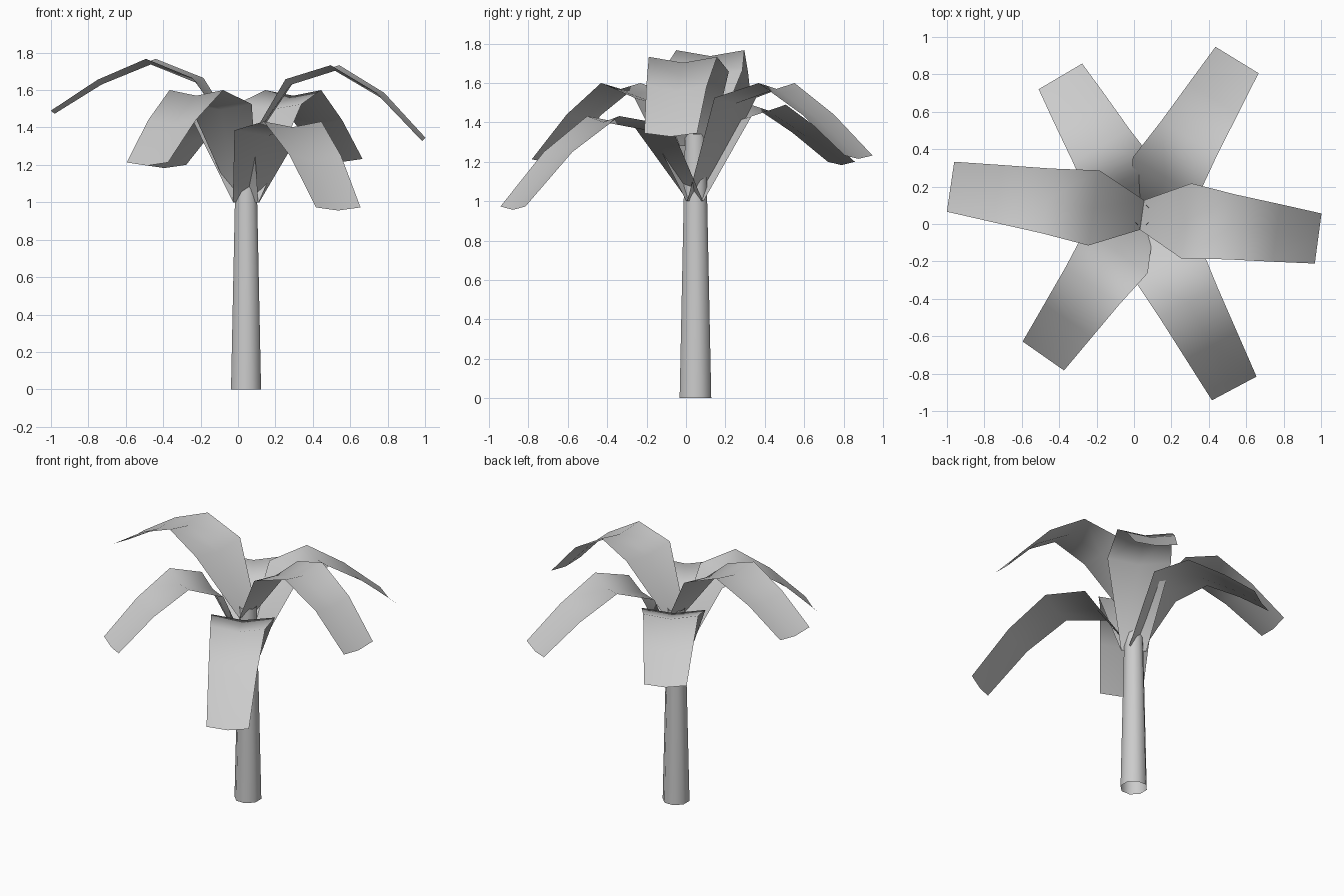
import bpy, math

if "Cube" in bpy.data.objects:
    bpy.data.objects.remove(bpy.data.objects["Cube"])

CX, CY = 0.043, 0.048          # trunk axis
HALF_W = [0.08, 0.203, 0.175, 0.155, 0.135]   # half width of each frond row
TROUGH = [0.0, 0.03, 0.03, 0.025, 0.017]      # midrib sag of each row


def add_frond(name, angle, path):
    """Folded strip, path = (distance from trunk axis, edge height) per row."""
    a = math.radians(angle)
    u = (math.cos(a), math.sin(a))
    v = (-u[1], u[0])
    verts, faces = [], []
    for (r, z), w, sag in zip(path, HALF_W, TROUGH):
        for s in (-1, 0, 1):
            verts.append((CX + u[0] * r + v[0] * w * s,
                          CY + u[1] * r + v[1] * w * s,
                          z - (sag if s == 0 else 0)))
    for i in range(len(path) - 1):
        for j in range(2):
            k = i * 3 + j
            faces.append((k, k + 3, k + 4, k + 1))
    mesh = bpy.data.meshes.new(name)
    mesh.from_pydata(verts, [], faces)
    mesh.polygons.foreach_set("use_smooth", [True] * len(faces))
    mesh.update()
    ob = bpy.data.objects.new(name, mesh)
    bpy.context.collection.objects.link(ob)
    return ob


# Trunk: open tapered tube
H = 1.34
bpy.ops.mesh.primitive_cone_add(vertices=8, radius1=0.087, radius2=0.057, depth=H,
                                end_fill_type='NOTHING', location=(CX, CY, H / 2),
                                rotation=(0, 0, math.pi / 8))
trunk = bpy.context.object
trunk.name = "trunk"
for p in trunk.data.polygons:
    p.use_smooth = True

# Fronds: two high side ones, four lower ones
add_frond("frond_left", 171.6,
          [(0, 1.28), (0.26, 1.665), (0.515, 1.767), (0.78, 1.655), (1.035, 1.49)])
add_frond("frond_right", -7.6,
          [(0, 1.28), (0.24, 1.658), (0.48, 1.733), (0.725, 1.585), (0.95, 1.345)])
add_frond("frond_front_left", 235,
          [(0, 1.0), (0.237, 1.525), (0.463, 1.6), (0.69, 1.44), (0.92, 1.213)])
add_frond("frond_front_right", -62,
          [(0, 1.0), (0.25, 1.385), (0.53, 1.432), (0.79, 1.25), (1.05, 0.973)])
add_frond("frond_back_right", 58.5,
          [(0, 1.0), (0.237, 1.525), (0.483, 1.6), (0.73, 1.44), (0.972, 1.232)])
add_frond("frond_back_left", 120.5,
          [(0, 1.0), (0.21, 1.43), (0.43, 1.49), (0.66, 1.35), (0.86, 1.2)])
